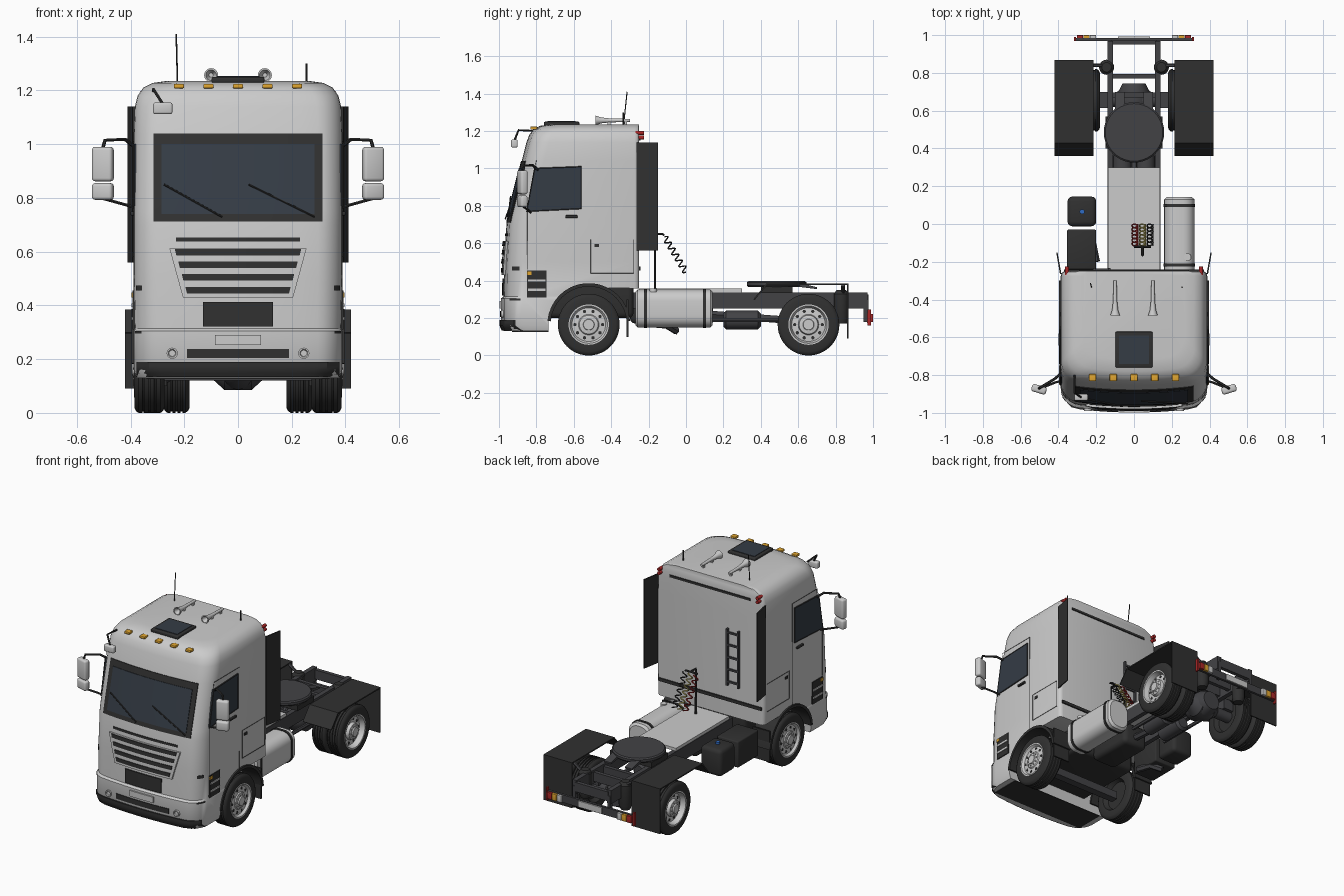
import bpy, bmesh
from math import sin, cos, pi, radians, sqrt

if "Cube" in bpy.data.objects:
    bpy.data.objects.remove(bpy.data.objects["Cube"])

def material(name, r, g, b):
    m = bpy.data.materials.new(name)
    m.diffuse_color = (r, g, b, 1)
    m.use_nodes = True
    m.node_tree.nodes["Principled BSDF"].inputs["Base Color"].default_value = m.diffuse_color
    return m

DARK = material("dark_plastic", .03, .03, .03)
FRAME = material("frame_grey", .055, .055, .06)
GLASS = material("glass", .035, .045, .06)
AMBER = material("amber", .75, .38, .03)
RED = material("red", .4, .02, .02)
YELLOW = material("yellow", .65, .55, .15)
BLUE = material("blue", .03, .15, .55)

# ---------- helpers (all geometry in world coordinates) ----------
def loft(name, rings, mat=None, mirror=False, bevel=0, seg=3):
    bm = bmesh.new()
    vs = [[bm.verts.new(p) for p in r] for r in rings]
    n = len(vs[0])
    for a, b in zip(vs, vs[1:]):
        for i in range(n):
            bm.faces.new((a[i], a[(i + 1) % n], b[(i + 1) % n], b[i]))
    bm.faces.new(vs[0][::-1])
    bm.faces.new(vs[-1])
    bmesh.ops.recalc_face_normals(bm, faces=bm.faces)
    me = bpy.data.meshes.new(name)
    bm.to_mesh(me)
    bm.free()
    ob = bpy.data.objects.new(name, me)
    bpy.context.collection.objects.link(ob)
    if mat:
        me.materials.append(mat)
    if bevel:
        m = ob.modifiers.new("bevel", 'BEVEL')
        m.width, m.segments = bevel, seg
    if mirror:
        ob.modifiers.new("mirror", 'MIRROR')
    return ob

def box(name, x0, x1, y0, y1, z0, z1, mat=None, mirror=False, bevel=0, turn=0, seg=3):
    cx, cy, c, s = (x0 + x1) / 2, (y0 + y1) / 2, cos(turn), sin(turn)
    plan = [(cx + (x - cx) * c - (y - cy) * s, cy + (x - cx) * s + (y - cy) * c)
            for x, y in ((x0, y0), (x1, y0), (x1, y1), (x0, y1))]
    return loft(name, [[(*p, z) for p in plan] for z in (z0, z1)], mat, mirror, bevel, seg)

def prism(name, outline, x0, x1, mat=None, mirror=False):
    return loft(name, [[(x, y, z) for y, z in outline] for x in (x0, x1)], mat, mirror)

def lathe(name, prof, center, axis, mat=None, mirror=False, steps=32):
    def put(r, h, a):
        u, v = r * cos(a), r * sin(a)
        p = {'x': (h, u, v), 'y': (u, h, v), 'z': (u, v, h)}[axis]
        return tuple(i + j for i, j in zip(p, center))
    return loft(name, [[put(r, h, 2 * pi * k / steps) for k in range(steps)] for r, h in prof], mat, mirror)

def tube(name, pts, r, mat=None, mirror=False, cyclic=False):
    cu = bpy.data.curves.new(name, 'CURVE')
    cu.dimensions, cu.bevel_depth, cu.bevel_resolution, cu.use_fill_caps = '3D', r, 1, True
    for s in ((1, -1) if mirror else (1,)):
        sp = cu.splines.new('POLY')
        sp.points.add(len(pts) - 1)
        for p, q in zip(sp.points, pts):
            p.co = (q[0] * s, q[1], q[2], 1)
        sp.use_cyclic_u = cyclic
    ob = bpy.data.objects.new(name, cu)
    bpy.context.collection.objects.link(ob)
    if mat:
        cu.materials.append(mat)

# ---------- cab shell: rows of (z, front y, side inset) ----------
ROWS = [(.13, -.975, .01), (.16, -.99, 0), (.305, -.99, 0), (.315, -.976, .004), (.5, -.972, 0),
        (.7, -.96, 0), (.75, -.95, 0), (1.04, -.878, 0), (1.14, -.853, .004), (1.18, -.838, .014),
        (1.21, -.815, .035), (1.228, -.78, .07), (1.235, -.72, .12)]
W, RF, RB, BACK = .388, .09, .025, -.25

def front(x, z):
    for a, b in zip(ROWS, ROWS[1:]):
        if z <= b[0]:
            break
    t = (z - a[0]) / (b[0] - a[0])
    w = W - a[2] - t * (b[2] - a[2])
    d = max(0, abs(x) - w + RF)
    return a[1] + t * (b[1] - a[1]) + .03 * (x / w) ** 2 + RF - sqrt(max(0, RF * RF - d * d))

def cab_ring(z, inset):
    w = W - inset
    xs = [(w - RF) * i / 5 for i in range(5)] + [w - RF + RF * sin(radians(a)) for a in range(0, 91, 15)]
    half = [(x, front(x, z)) for x in xs]
    half += [(w - RB + RB * cos(radians(a)), BACK - RB + RB * sin(radians(a))) for a in range(0, 91, 30)]
    return [(x, y, z) for x, y in half] + [(-x, y, z) for x, y in half[:0:-1]]

cab = loft("cab_shell", [cab_ring(z, i) for z, _, i in ROWS])
arc = [(-.52 + .215 * cos(radians(a)), .165 + .215 * sin(radians(a))) for a in range(180, 61, -6)]
cutter = prism("wheel_arch_cutter", [(-.735, 0)] + arc + [(0, .355), (0, 0)], -.6, .6)
cutter.hide_render = True
mod = cab.modifiers.new("arches", 'BOOLEAN')
mod.operation, mod.object, mod.solver = 'DIFFERENCE', cutter, 'EXACT'

# panel that follows the curved cab front; b = bottom x range, t = top x range
def panel(name, b, z0, t, z1, mat, thick, mirror=False):
    rings = []
    for i in range(17):
        u = i / 16
        col = []
        for j in range(5):
            v = j / 4
            lo, hi = b[0] + u * (b[1] - b[0]), t[0] + u * (t[1] - t[0])
            col.append((lo + v * (hi - lo), z0 + v * (z1 - z0)))
        rings.append([(x, front(x, z) - thick, z) for x, z in col] +
                     [(x, front(x, z) + .006, z) for x, z in col[::-1]])
    loft(name, rings, mat, mirror)

def bar(name, x, z0, z1, mat, thick):
    panel(name, (-x, x), z0, (-x, x), z1, mat, thick)

# ---------- cab front ----------
bar("windscreen_surround", .315, .712, 1.04, DARK, .004)
bar("windscreen_glass", .285, .74, 1.0, GLASS, .007)
bar("trim_strip", .23, .638, .652, DARK, .004)
panel("grille_bezel", (-.205, .205), .43, (-.255, .255), .612, None, .012)
for z in (.445, .492, .539, .586):
    x = .19 + (z - .445) * .28
    panel("grille_slot", (-x, x), z, (-x - .006, x + .006), z + .024, DARK, .016)
bar("lower_grille", .13, .322, .412, DARK, .008)
bar("number_plate", .085, .252, .29, None, .008)
bar("bumper_intake", .19, .205, .238, DARK, .004)
bar("bumper_lip", .378, .133, .19, DARK, .008)
panel("corner_marker", (.357, .379), .455, (.357, .379), .475, DARK, .005, True)
lathe("fog_lamp", [(.021, -.985), (.021, -.997), (.015, -.997), (.012, -.99)], (.245, .008, .222), 'y', None, True, 12)
for a, b in (((-.275, .85), (-.06, .73)), ((.04, .85), (.285, .73))):
    tube("wiper", [(x, front(x, z) - .013, z) for x, z in (a, b)], .004, DARK)

# ---------- cab sides ----------
prism("door_window", [(-.852, .77), (-.81, 1.0), (-.56, 1.01), (-.56, .785)], .38, .392, GLASS, True)
tube("window_seal", [(.39, -.852, .77), (.39, -.81, 1.0), (.39, -.56, 1.01), (.39, -.56, .785)], .004, DARK, True, True)
tube("door_seam", [(.388, -.85, .46), (.388, -.85, .76), (.388, -.8, 1.045), (.388, -.54, 1.045), (.388, -.54, .385)], .0015, DARK, True)
tube("locker_seam", [(.388, y, z) for y, z in ((-.51, .44), (-.28, .44), (-.28, .62), (-.51, .62))], .0015, DARK, True, True)
box("locker_latch", .385, .393, -.49, -.465, .58, .597, DARK, True)
box("door_handle", .385, .4, -.645, -.58, .735, .75, DARK, True, .004)
box("step_well", .38, .392, -.85, -.745, .31, .455, DARK, True)
for z in (.345, .395):
    box("step_tread", .38, .397, -.845, -.75, z, z + .012, None, True)
box("side_indicator", .385, .397, -.85, -.825, .43, .448, AMBER, True)
panel("bumper_corner_slot", (.36, .386), .295, (.36, .386), .305, DARK, .003, True)
loft("side_fairing", [[(.384, -.265, z), (.405, -.15, z), (.412, -.15, z), (.392, -.265, z)] for z in (.56, 1.14)], DARK, True)

# ---------- mirrors ----------
box("main_mirror", .463, .543, -.895, -.855, .862, .99, None, True, .012, .3)
box("wide_mirror", .463, .543, -.895, -.855, .793, .855, None, True, .012, .3)
tube("mirror_arm_upper", [(.385, -.79, .99), (.42, -.82, 1.018), (.495, -.865, 1.015), (.503, -.87, .985)], .007, DARK, True)
tube("mirror_arm_lower", [(.385, -.83, .765), (.42, -.84, .775), (.5, -.872, .797)], .006, DARK, True)
box("kerb_mirror", -.316, -.244, -.935, -.9, 1.112, 1.155, None, False, .008)
tube("kerb_mirror_arm", [(-.315, -.8, 1.2), (-.315, -.895, 1.205), (-.28, -.917, 1.15)], .006, DARK)

# ---------- roof ----------
for i in range(-2, 3):
    box("roof_marker", i * .11 - .019, i * .11 + .019, -.832, -.795, 1.208, 1.224, AMBER, False, .004)
box("roof_hatch", -.098, .098, -.76, -.57, 1.228, 1.25, DARK, False, .006)
box("hatch_glass", -.08, .08, -.74, -.59, 1.249, 1.253, GLASS)
lathe("air_horn", [(.008, -.3), (.011, -.41), (.016, -.455), (.026, -.485), (.02, -.485), (.008, -.45)], (.1, 0, 1.257), 'y', None, True, 20)
for y in (-.33, -.42):
    box("horn_bracket", .094, .106, y, y + .015, 1.23, 1.25, None, True)
tube("long_antenna", [(-.225, -.335, 1.22), (-.23, -.315, 1.41)], .003, DARK)
tube("short_antenna", [(.255, -.335, 1.2), (.255, -.335, 1.3)], .004, DARK)

# ---------- cab back ----------
box("rear_trim_upper", -.29, .29, -.255, -.244, 1.15, 1.165, DARK)
box("rear_trim_lower", -.37, .37, -.255, -.242, .455, .475, DARK)
for z in (1.165, 1.19):
    lathe("rear_roof_lamp", [(.011, -.27), (.011, -.225)], (.355, 0, z), 'y', RED, True, 12)
for x in (-.21, -.13):
    box("ladder_rail", x - .006, x + .006, -.255, -.232, .56, .93, FRAME)
for i in range(5):
    box("ladder_rung", -.21, -.13, -.245, -.235, .58 + i * .08, .592 + i * .08, FRAME)
tube("air_line_post", [(.045, -.165, .34), (.045, -.165, .65), (.045, -.12, .65)], .007, DARK)
tube("air_line_rail", [(0, -.12, .645), (.09, -.12, .645)], .006, DARK)
for x, m in ((.005, RED), (.045, YELLOW), (.085, DARK)):
    pts = []
    for k in range(73):
        t, a = k / 72, k * pi / 6
        off = .016 * sin(a)
        pts.append((x + .016 * cos(a), -.115 + .115 * t + off * .86, .635 - .19 * t + off * .5))
    tube("coiled_air_line", pts, .004, m)

# ---------- chassis ----------
box("chassis_rail", .11, .14, -.88, .97, .25, .337, FRAME, True)
box("deck_plate", -.138, .138, -.25, .3, .338, .357)
for y in (.36, .67, .77, .95):
    box("cross_member", -.12, .12, y, y + .025, .265, .325, FRAME)
box("engine", -.23, .23, -.93, -.28, .2, .44, DARK, False, .03)
box("gearbox", -.09, .09, -.3, .02, .17, .32, DARK, False, .03)
box("chin_underside", -.34, .34, -.93, -.735, .126, .14, DARK)
box("front_axle", -.28, .28, -.545, -.495, .12, .17, FRAME)
tube("drive_shaft", [(0, 0, .23), (0, .6, .185)], .022, FRAME)
lathe("rear_axle", [(.035, -.3), (.035, -.1), (.08, -.05), (.08, .05), (.035, .1), (.035, .3)], (0, .655, .165), 'x', FRAME)
lathe("differential", [(.03, -.13), (.06, -.1), (.085, -.03), (.085, .04), (.06, .09)], (0, .655, .172), 'y', FRAME)
tube("torque_rod", [(.125, .14, .19), (.125, .64, .19)], .012, FRAME, True)
box("spring_seat", .14, .23, .615, .7, .19, .26, FRAME, True)
lathe("air_spring", [(.03, .17), (.04, .2), (.04, .33), (.025, .35)], (.145, .83, 0), 'z', DARK, True, 20)
lathe("air_reservoir", [(.035, .2), (.05, .215), (.05, .385), (.035, .4)], (.06, 0, .19), 'y', FRAME, True, 24)
lathe("fifth_wheel_plate", [(.15, .365), (.16, .375), (.16, .39), (.152, .397)], (0, .485, 0), 'z', FRAME, False, 40)
box("fifth_wheel_base", -.15, .15, .4, .57, .335, .37, DARK)
prism("fifth_wheel_ramp", [(.58, .395), (.7, .365), (.7, .355), (.58, .37)], .05, .1, FRAME, True)

# ---------- tanks and boxes ----------
def rounded(y, grow, r=.06):
    cx, cz, hw, hh = .24, .251, .08 + grow, .101 + grow
    ring = []
    for q, (sx, sz) in enumerate(((1, 1), (-1, 1), (-1, -1), (1, -1))):
        for k in range(7):
            a = radians(q * 90 + k * 15)
            ring.append((cx + sx * (hw - r) + r * cos(a), y, cz + sz * (hh - r) + r * sin(a)))
    return ring

loft("fuel_tank", [rounded(-.27, -.012), rounded(-.258, 0), rounded(.13, 0), rounded(.142, -.012)])
for y in (-.225, .09):
    loft("tank_strap", [rounded(y, .004), rounded(y + .016, .004)], DARK)
lathe("fuel_cap", [(.02, .34), (.02, .358)], (.283, -.175, 0), 'z', None, False, 16)
box("additive_tank", -.352, -.2, -.012, .145, .16, .335, DARK, False, .025)
lathe("additive_cap", [(.013, .33), (.013, .348)], (-.275, .065, 0), 'z', BLUE, False, 16)
box("battery_box", -.355, -.2, -.24, -.03, .16, .33, DARK, False, .008)
tube("exhaust_pipe", [(-.2, -.2, .17), (-.22, -.1, .16), (-.27, -.05, .13)], .02, FRAME)

# ---------- wheel guards ----------
def arch(r):
    return [(-.52 + r * cos(radians(a)), .165 + r * sin(radians(a))) for a in range(5, 176, 10)]

prism("front_wheel_arch", arch(.222) + arch(.204)[::-1], .26, .396, DARK, True)
box("front_mudflap", .265, .388, -.318, -.308, .1, .3, DARK, True)
prism("rear_fender", [(.36, .3), (.43, .385), (.868, .385), (.868, .09), (.86, .09), (.86, .377), (.434, .377), (.366, .295)],
      .215, .42, DARK, True)
tube("fender_bracket", [(.13, .84, .31), (.22, .84, .375)], .01, FRAME, True)

# ---------- wheels ----------
def tyre(name, x0, x1):
    w = x1 - x0
    p = [(.09, x0 + .03), (.105, x0), (.145, x0 - .002), (.158, x0 + .004), (.165, x0 + .014)]
    for f in (.3, .5, .7):
        g = x0 + f * w
        p += [(.165, g - .004), (.159, g - .003), (.159, g + .003), (.165, g + .004)]
    p += [(.165, x1 - .014), (.158, x1 - .004), (.145, x1 + .002), (.105, x1), (.098, x1 - .04)]
    lathe(name, p, (0, Y, .165), 'x', DARK, True, 48)

def rim(name, x, face, hub):
    lathe(name, [(.1, x - .045), (.108, x - .004), (.108, x + .003), (.1, x + .003), (.09, x + face), (.055, x + face + .004),
                 (.05, x + hub), (.03, x + hub + .004), (.028, x + hub + .012)], (0, Y, .165), 'x', None, True, 40)
    for k in range(10):
        a = k * pi / 5
        lathe(name + "_hole", [(.009, x + face - .01), (.009, x + face + .004)],
              (0, Y + .074 * cos(a), .165 + .074 * sin(a)), 'x', DARK, True, 10)
        lathe(name + "_nut", [(.004, x + hub - .01), (.004, x + hub + .008)],
              (0, Y + .04 * cos(a), .165 + .04 * sin(a)), 'x', None, True, 6)

Y = -.52
tyre("front_tyre", .275, .384)
rim("front_rim", .384, -.012, -.002)
Y = .655
tyre("rear_outer_tyre", .29, .384)
tyre("rear_inner_tyre", .182, .276)
rim("rear_rim", .384, -.03, -.006)

# ---------- rear light bar ----------
box("light_bar", -.31, .31, .968, .984, .175, .225, FRAME)
box("light_bar_bracket", .115, .135, .95, .975, .18, .3, FRAME, True)
box("rear_plate", -.085, .085, .984, .992, .18, .22)
for x, m in ((.2, None), (.235, AMBER), (.27, RED)):
    box("tail_lamp", x, x + .033, .982, 1.0, .178, .222, m, True, .003)
box("rear_side_lamp", .308, .318, .97, .99, .16, .245, RED, True)

# ---------- apply modifiers, remove cutter, smooth ----------
bpy.ops.object.select_all(action='SELECT')
bpy.context.view_layer.objects.active = cab
bpy.ops.object.convert(target='MESH')
bpy.data.objects.remove(cutter)
bpy.ops.object.select_all(action='SELECT')
bpy.context.view_layer.objects.active = cab
bpy.ops.object.shade_smooth_by_angle(angle=radians(32))
